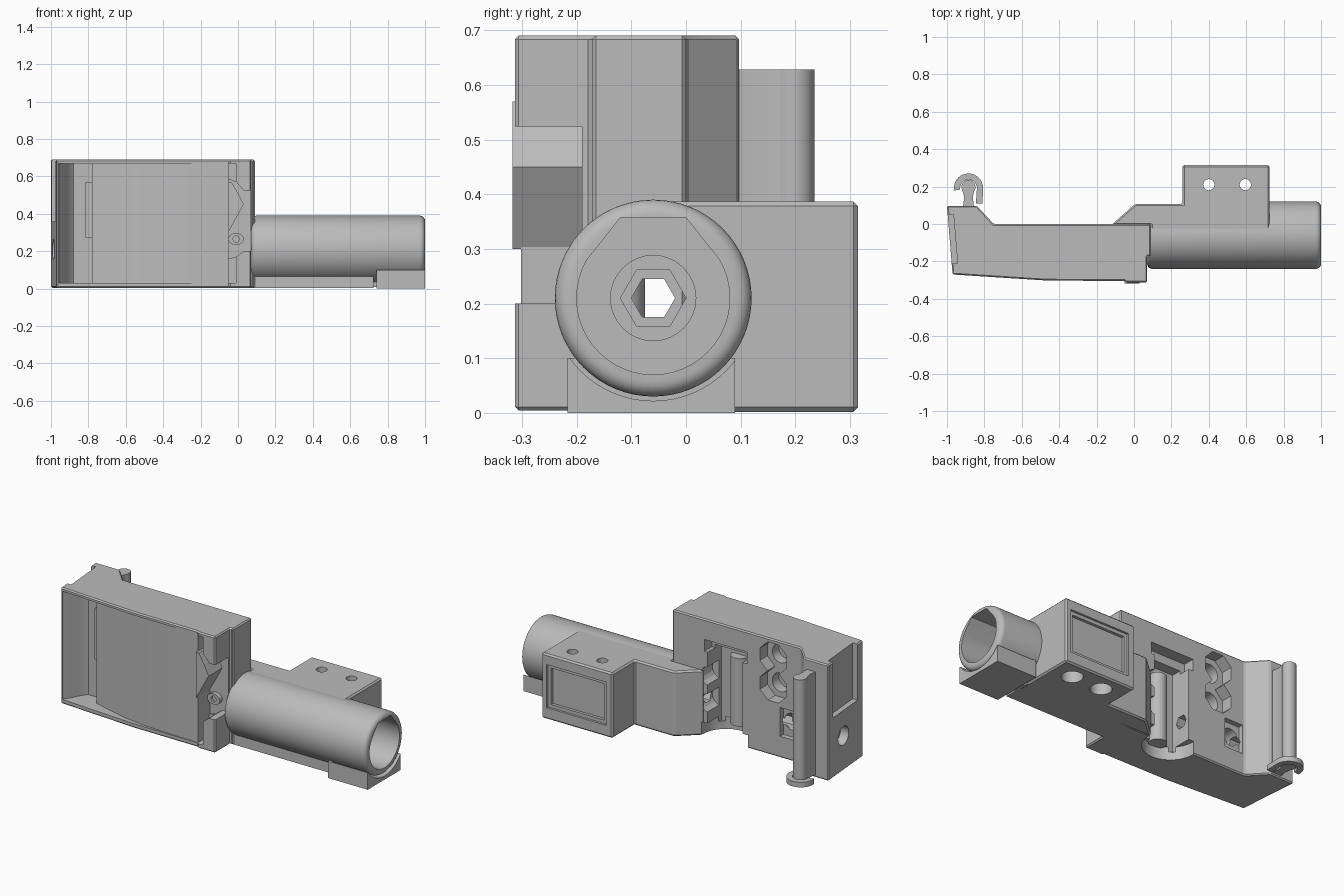
import bpy, bmesh, math

old = bpy.data.objects.get("Cube")
if old:
    bpy.data.objects.remove(old, do_unlink=True)

grey = bpy.data.materials.new("plain_grey")
grey.use_nodes = True
grey.diffuse_color = (0.5, 0.5, 0.5, 1)
grey.node_tree.nodes["Principled BSDF"].inputs["Base Color"].default_value = (0.5, 0.5, 0.5, 1)

BORE = (-0.06, 0.21)  # y, z of the barrel axis


def prism(name, pts, a, b, axis="z"):
    """Extrude a 2D outline from a to b along an axis."""
    place = {"x": lambda u, v, w: (w, u, v),
             "y": lambda u, v, w: (u, w, v),
             "z": lambda u, v, w: (u, v, w)}[axis]
    bm = bmesh.new()
    lo = [bm.verts.new(place(u, v, a)) for u, v in pts]
    hi = [bm.verts.new(place(u, v, b)) for u, v in pts]
    bm.faces.new(lo)
    bm.faces.new(hi)
    for i in range(len(pts)):
        j = (i + 1) % len(pts)
        bm.faces.new((lo[i], lo[j], hi[j], hi[i]))
    bmesh.ops.recalc_face_normals(bm, faces=bm.faces)
    mesh = bpy.data.meshes.new(name)
    bm.to_mesh(mesh)
    bm.free()
    mesh.materials.append(grey)
    ob = bpy.data.objects.new(name, mesh)
    bpy.context.collection.objects.link(ob)
    return ob


def rect(u0, u1, v0, v1):
    return [(u0, v0), (u1, v0), (u1, v1), (u0, v1)]


def ngon(cu, cv, r, n=32, start=0.0, sweep=360.0):
    count = n if sweep == 360 else n + 1
    angles = [math.radians(start + sweep * i / n) for i in range(count)]
    return [(cu + r * math.cos(t), cv + r * math.sin(t)) for t in angles]


def select(ob):
    bpy.ops.object.select_all(action="DESELECT")
    bpy.context.view_layer.objects.active = ob
    ob.select_set(True)


def apply(ob, mod):
    select(ob)
    bpy.ops.object.modifier_apply(modifier=mod.name)


def bevel(ob, width, segments=1):
    mod = ob.modifiers.new("edges", "BEVEL")
    mod.width, mod.segments = width, segments
    mod.limit_method, mod.angle_limit = "ANGLE", math.radians(40)
    apply(ob, mod)


def cut(ob, pts, a, b, axis):
    tool = prism("cutter", pts, a, b, axis)
    tool.hide_render = True
    mod = ob.modifiers.new("cut", "BOOLEAN")
    mod.operation, mod.solver, mod.object = "DIFFERENCE", "EXACT", tool
    apply(ob, mod)
    bpy.data.objects.remove(tool, do_unlink=True)


def smooth(ob):
    select(ob)
    bpy.ops.object.shade_smooth_by_angle(angle=math.radians(20))


# Main housing
housing = prism("housing", [(-1, 0.097), (-0.84, 0.097), (-0.75, 0), (0.09, 0), (0.09, -0.172),
                            (0.07, -0.172), (0.07, -0.313), (-0.04, -0.313), (-0.05, -0.305),
                            (-0.47, -0.302), (-0.97, -0.27)], 0.004, 0.69)
bevel(housing, 0.007)

# Front opening, leaving the curved centre panel standing
cut(housing, [(-0.962, -0.4), (-0.958, -0.262), (-0.94, -0.235), (-0.915, -0.19), (-0.895, -0.155),
              (-0.88, -0.14), (-0.78, -0.14), (-0.78, -0.205), (-0.66, -0.24), (-0.55, -0.267),
              (-0.42, -0.287), (-0.2, -0.298), (-0.05, -0.302), (-0.05, -0.2), (-0.01, -0.2),
              (-0.01, -0.4)], 0.03, 0.67, "z")
cut(housing, [(-0.05, 0.585), (-0.01, 0.57), (0.03, 0.525), (0.2, 0.52),
              (0.2, 0.2), (0.03, 0.2), (-0.01, 0.17), (-0.05, 0.16)], -0.4, -0.19, "y")

# Blind end slot open at the top, and the channel along the barrel axis
cut(housing, [(-1.1, 0.05), (-0.965, 0.05), (-0.943, -0.21), (-1.1, -0.21)], 0.36, 0.8, "z")
cut(housing, ngon(*BORE, 0.055), -1.1, -0.93, "x")
cut(housing, ngon(*BORE, 0.04, 6), -0.95, 0.2, "x")

# Rear slot with side scallops and a round relief below
cut(housing, rect(-0.4, -0.12, 0.5, 0.57), -0.07, 0.2, "y")
cut(housing, rect(-0.37, -0.14, 0.05, 0.52), -0.13, 0.2, "y")
for z in (0.2, 0.36):
    cut(housing, ngon(-0.15, z, 0.055, 16), -0.11, 0.03, "y")
cut(housing, ngon(-0.255, -0.01, 0.15), -0.1, 0.08, "z")

# Rear octagonal pockets with inner holes
for z in (0.58, 0.41):
    cut(housing, ngon(-0.57, z, 0.094, 8, 22.5), -0.07, 0.2, "y")
    cut(housing, ngon(-0.57, z, 0.055, 24), -0.13, 0, "y")
cut(housing, rect(-0.735, -0.615, 0.13, 0.3), -0.03, 0.2, "y")
cut(housing, ngon(-0.675, 0.22, 0.05, 24), -0.11, 0, "y")
smooth(housing)

# Half-round column at the back of the rear slot
column = prism("slot_column", ngon(-0.265, -0.125, 0.05, 24), 0.07, 0.47)
smooth(column)

# Catch and oval eyelet beside the panel
prism("catch", [(-0.052, 0.57), (-0.035, 0.57), (0.0, 0.51), (0.03, 0.45), (-0.052, 0.3)],
      -0.317, -0.18, "y")
prism("panel_side_strip", rect(-0.815, -0.775, 0.27, 0.57), -0.175, -0.13, "y")
eyelet = prism("eyelet", [(-0.01 + u * 1.3, 0.265 + v) for u, v in ngon(0, 0, 0.032, 24)],
               -0.215, -0.185, "y")
cut(eyelet, [(-0.01 + u * 0.9, 0.265 + v) for u, v in ngon(0, 0, 0.018, 16)], -0.3, -0.203, "y")

# Side block with screw holes and a framed rear recess
block = prism("side_block", [(-0.12, -0.005), (0.005, 0.107), (0.26, 0.107), (0.26, 0.315),
                             (0.725, 0.315), (0.725, -0.06), (0.09, -0.06), (0.09, -0.005)],
              0.002, 0.387)
bevel(block, 0.009)
cut(block, ngon(-0.255, -0.01, 0.15), -0.1, 0.08, "z")
for x in (0.4, 0.595):
    cut(block, ngon(x, 0.21, 0.03, 24), -0.1, 0.5, "z")
    cut(block, ngon(x, 0.21, 0.058, 24), -0.1, 0.1, "z")
cut(block, rect(0.3, 0.69, 0.07, 0.325), 0.302, 0.4, "y")
cut(block, rect(0.32, 0.67, 0.09, 0.305), 0.285, 0.4, "y")

# Base plate and cradle under the barrel
plate = prism("base_plate", rect(0.05, 0.725, -0.165, 0.0), 0.004, 0.12)
cradle = prism("cradle", rect(0.74, 1.0, -0.217, 0.09), 0, 0.1)
cut(cradle, ngon(*BORE, 0.188, 64), 0.76, 1.1, "x")
prism("cradle_bridge", rect(0.72, 0.76, -0.1, -0.02), 0.01, 0.06)

# Barrel with rounded ends, trimmed flush where the block is shallow
barrel = prism("barrel", ngon(*BORE, 0.18, 64), 0.07, 1.0, "x")
bevel(barrel, 0.028, 5)
cut(barrel, rect(0, 0.265, 0.1, 0.2), 0, 0.5, "z")

# Keyed bore, stepped ring and hexagonal passage
keyed = ngon(*BORE, 0.14, 32, 150, 240) + [(0.0, 0.357), (-0.12, 0.357)]
for ob in (barrel, block, plate, cradle):
    cut(ob, keyed, 0.25, 1.1, "x")
for ob in (barrel, block):
    cut(ob, ngon(*BORE, 0.078), 0.18, 0.3, "x")
    cut(ob, ngon(*BORE, 0.06, 6), 0.08, 0.2, "x")
cut(barrel, ngon(*BORE, 0.04, 6), 0.0, 0.1, "x")
for ob in (barrel, block, cradle):
    smooth(ob)

# Rear lever: tapered post with a rounded back, and a curved foot
lever = prism("lever", [(-0.915, 0.09), (-0.855, 0.09), (-0.862, 0.14)]
              + ngon(-0.885, 0.197, 0.038, 16, -40, 260) + [(-0.908, 0.14)], 0.02, 0.628)
smooth(lever)
outer = ngon(-0.885, 0.192, 0.078, 20, 190, -190)
inner = ngon(-0.885, 0.192, 0.045, 20, 0, 190)
foot = prism("lever_foot", outer + [(-0.81, 0.11), (-0.845, 0.11)] + inner, 0.01, 0.04)
smooth(foot)
